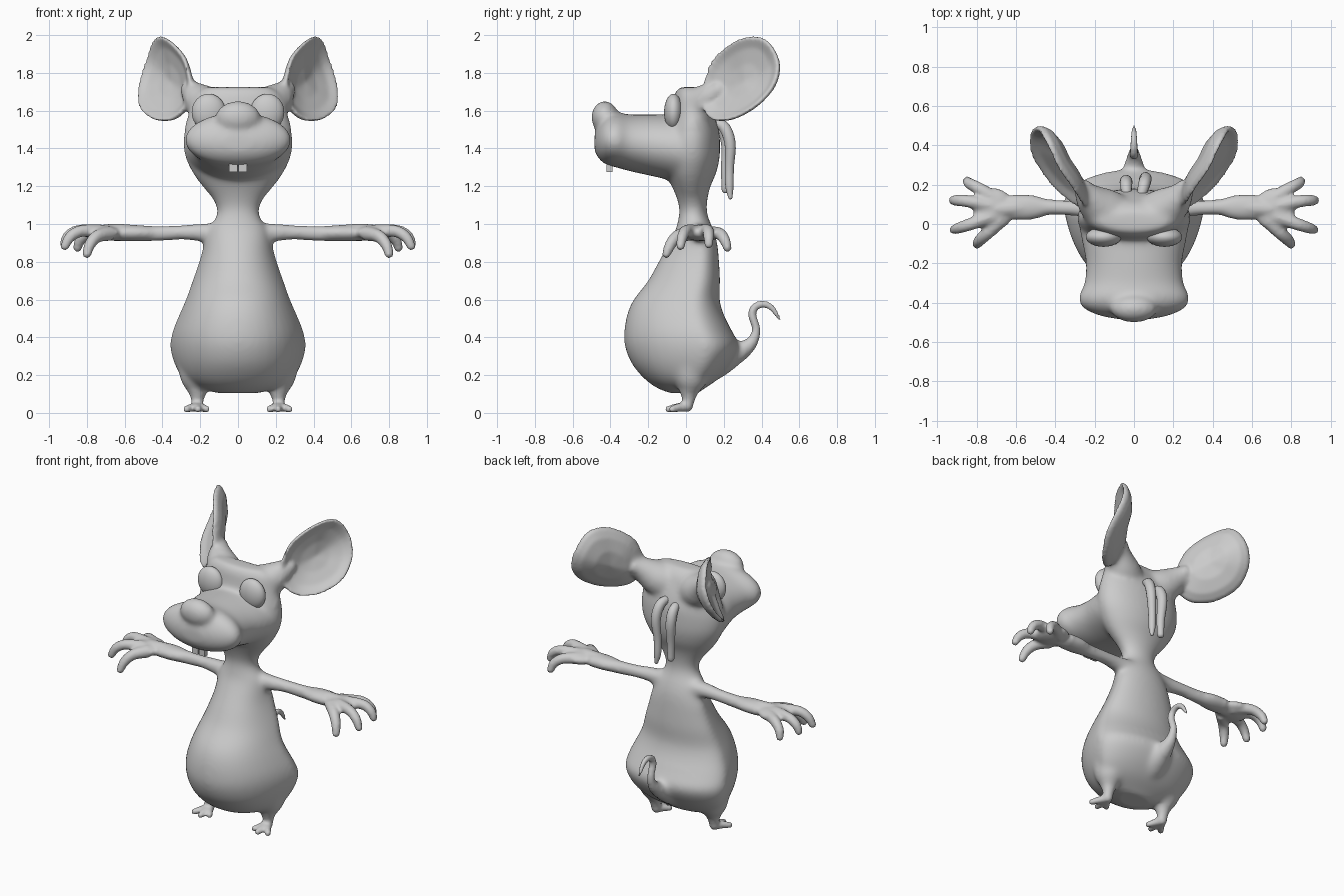
import bpy, bmesh, math
from mathutils import Vector, Matrix

if "Cube" in bpy.data.objects:
    bpy.data.objects.remove(bpy.data.objects["Cube"])

grey = bpy.data.materials.new("plain grey")
grey.diffuse_color = (0.6, 0.6, 0.6, 1)
grey.use_nodes = True
grey.node_tree.nodes["Principled BSDF"].inputs["Base Color"].default_value = grey.diffuse_color
TAU = math.tau


def spline(rows, steps=4):
    """Catmull-Rom resampling of rows of numbers."""
    p = [rows[0]] + list(rows) + [rows[-1]]
    out = []
    for i in range(1, len(p) - 2):
        for k in range(steps):
            t = k / steps
            out.append([0.5 * (2 * b + (c - a) * t + (2 * a - 5 * b + 4 * c - d) * t * t
                               + (3 * b - a - 3 * c + d) * t ** 3)
                        for a, b, c, d in zip(*p[i - 1:i + 3])])
    return out + [list(rows[-1])]


def loft(bm, rings):
    """Skin a list of equal point rings and cap both ends."""
    vr = [[bm.verts.new(p) for p in r] for r in rings]
    n = len(vr[0])
    for a, b in zip(vr, vr[1:]):
        for i in range(n):
            j = (i + 1) % n
            bm.faces.new((a[i], a[j], b[j], b[i]))
    bm.faces.new(vr[0][::-1])
    bm.faces.new(vr[-1])


def tube(bm, rows, s=1, n=14):
    """Round tube through (x, y, z, radius) points, with a rounded tip."""
    pts = [(Vector((r[0] * s, r[1], r[2])), max(r[3], 0.004)) for r in spline(rows)]
    tip = (pts[-1][0] - pts[-2][0]).normalized()
    c, r = pts[-1]
    pts += [(c + tip * r * 0.45, r * 0.85), (c + tip * r * 0.8, r * 0.5)]
    rings, side, old = [], None, None
    for i, (c, r) in enumerate(pts):
        t = (pts[min(i + 1, len(pts) - 1)][0] - pts[max(i - 1, 0)][0]).normalized()
        side = t.orthogonal().normalized() if side is None else old.rotation_difference(t) @ side
        old = t
        up = t.cross(side)
        rings.append([c + (side * math.cos(TAU * k / n) + up * math.sin(TAU * k / n)) * r
                      for k in range(n)])
    loft(bm, rings)


def ball(bm, centre, radii):
    m = Matrix.Translation(centre) @ Matrix.Diagonal((*radii, 1))
    bmesh.ops.create_uvsphere(bm, u_segments=32, v_segments=20, radius=1, matrix=m)


def finish(bm, name):
    bmesh.ops.recalc_face_normals(bm, faces=bm.faces[:])
    me = bpy.data.meshes.new(name)
    bm.to_mesh(me)
    bm.free()
    me.materials.append(grey)
    for p in me.polygons:
        p.use_smooth = True
    ob = bpy.data.objects.new(name, me)
    bpy.context.collection.objects.link(ob)
    return ob


def trunk_ring(z, w, f, b):
    """Egg-shaped section: widest towards the back below the shoulders."""
    low = min(max((1.0 - z) / 0.15, 0), 1)
    yc = f + (b - f) * (0.5 + 0.2 * low)
    ring = []
    for a in A:
        c, s = math.cos(a), math.sin(a)
        if s > 0:
            ring.append((w * c, yc + (b - yc) * s, z))
        else:
            ring.append((w * c * (1 + 0.16 * low * s * (1 + s)), yc + (yc - f) * s, z))
    return ring


A = [TAU * k / 40 for k in range(40)]
skin = bmesh.new()

# torso, neck and skull: z, half width, front y, back y
trunk = [(.105, .10, -.08, .06), (.13, .21, -.15, .10), (.18, .29, -.22, .17),
         (.26, .338, -.287, .24), (.35, .36, -.323, .28), (.43, .348, -.327, .245),
         (.52, .312, -.312, .20), (.60, .277, -.277, .178), (.70, .242, -.20, .18),
         (.80, .207, -.145, .175), (.90, .18, -.09, .165), (.97, .16, -.055, .145),
         (1.03, .12, -.04, .12), (1.08, .112, -.035, .11), (1.14, .14, -.05, .115),
         (1.20, .19, -.075, .13), (1.27, .24, -.11, .16), (1.35, .278, -.12, .178),
         (1.43, .29, -.12, .18), (1.50, .282, -.11, .175), (1.57, .267, -.085, .155),
         (1.64, .245, -.07, .125), (1.69, .22, -.06, .10), (1.725, .17, -.035, .06)]
loft(skin, [trunk_ring(*row) for row in spline(trunk, 3)])

# muzzle: y, half width, bottom z, top z
muzzle = [(.04, .27, 1.20, 1.58), (-.03, .275, 1.215, 1.58), (-.10, .262, 1.235, 1.58),
          (-.20, .245, 1.258, 1.58), (-.30, .252, 1.28, 1.58), (-.37, .282, 1.30, 1.59),
          (-.425, .262, 1.315, 1.57), (-.465, .18, 1.35, 1.52), (-.485, .08, 1.39, 1.47)]
loft(skin, [[(w * math.cos(a), y, (lo + hi) / 2 + (hi - lo) / 2 * math.sin(a)) for a in A]
            for y, w, lo, hi in spline(muzzle, 4)])
ball(skin, (0, -.43, 1.565), (.12, .072, .087))  # nose

# tail
tube(skin, [(0, .08, .28, .14), (0, .18, .295, .105), (0, .28, .325, .058), (0, .345, .37, .034),
            (0, .372, .44, .023), (0, .35, .52, .023), (0, .37, .565, .021),
            (0, .42, .575, .019), (0, .46, .55, .016), (0, .495, .495, .01)])

# ear rim points, and bowl profile: fraction of rim, depth behind the rim
rim = [(.26, .075, 1.66), (.262, .095, 1.79), (.30, .16, 1.90), (.385, .285, 1.985),
       (.445, .41, 1.985), (.49, .485, 1.87), (.53, .465, 1.74), (.53, .365, 1.625),
       (.45, .23, 1.553), (.34, .12, 1.56)]
closed = spline(rim[-2:] + rim + rim[:2], 4)[8:8 + 40]
bowl = [(.02, -.055), (.4, -.048), (.75, -.028), (.92, -.004), (.98, .002), (1, -.01),
        (.97, -.032), (.8, -.064), (.45, -.09), (.02, -.095)]
arm = [(.10, .07, .95, .06), (.20, .07, .955, .048), (.30, .08, .955, .041),
       (.42, .085, .95, .042), (.52, .085, .95, .046), (.62, .08, .955, .046), (.70, .075, .955, .045)]
digits = [[(.68, .02, .95, .04), (.745, -.045, .935, .034), (.785, -.083, .89, .030), (.80, -.105, .838, .023)],
          [(.72, .04, .96, .038), (.83, .0, .963, .032), (.89, -.02, .93, .029), (.918, -.03, .88, .023)],
          [(.72, .09, .96, .038), (.84, .115, .965, .032), (.90, .12, .935, .029), (.922, .12, .89, .023)],
          [(.68, .11, .95, .04), (.78, .175, .95, .033), (.835, .205, .915, .029), (.85, .22, .87, .023)]]
leg = [(.21, .03, .25, .115), (.215, .022, .165, .088), (.214, .016, .115, .053),
       (.215, .013, .07, .034), (.215, .005, .033, .032)]
toes = [(.165, -.065), (.212, -.095), (.274, -.075)]
for s in (1, -1):
    # ear
    C, N = Vector((.40, .275, 1.765)), Vector((.78, -.58, .21))
    rings = []
    for r, d in bowl:
        ring = [C + (Vector(p) - C) * r + N * d for p in closed]
        rings.append([(p.x * s, p.y, p.z) for p in ring])
    loft(skin, rings)
    tube(skin, [(.12, .055, 1.60, .115), (.175, .09, 1.635, .105), (.22, .13, 1.675, .08),
                (.255, .175, 1.71, .052)], s)
    # arm, forearm, palm and fingers
    tube(skin, arm, s)
    ball(skin, (.56 * s, .085, .953), (.15, .068, .044))
    ball(skin, (.715 * s, .075, .953), (.105, .108, .042))
    for d in digits:
        tube(skin, d, s)
    # leg and foot
    tube(skin, leg, s)
    for x, y in toes:
        tube(skin, [(.215, .01, .033, .028), ((x + .215) / 2, y / 2, .028, .023),
                    (x, y, .019, .019)], s)

body = finish(skin, "body_skin")
bpy.context.view_layer.objects.active = body
body.select_set(True)
blend = body.modifiers.new("blend", 'REMESH')
blend.mode = 'VOXEL'
blend.voxel_size = 0.0105
blend.use_smooth_shade = True
bpy.ops.object.modifier_apply(modifier="blend")

# soften the trunk and head strongly, but keep hands, feet, ears and tail crisp
core = body.vertex_groups.new(name="core")
core.add([v.index for v in body.data.vertices
          if v.co.z > .12 and abs(v.co.x) < .6
          and (v.co.y < .3 if v.co.z < .42 else v.co.y < .21)
          and not (v.co.z > 1.5 and abs(v.co.x) > .27)], 1, 'REPLACE')
for name, group, count in (("soften_core", "core", 30), ("soften_all", "", 4)):
    m = body.modifiers.new(name, 'SMOOTH')
    m.factor, m.iterations, m.vertex_group = 0.5, count, group

# eyes
for s, side in ((1, "left"), (-1, "right")):
    bm = bmesh.new()
    ball(bm, (.155 * s, -.066, 1.592), (.09, .05, .097))
    finish(bm, side + "_eye")

# front teeth
for s, side in ((1, "left"), (-1, "right")):
    bm = bmesh.new()
    m = Matrix.Translation((.0255 * s, -.405, 1.315)) @ Matrix.Diagonal((.044, .03, .08, 1))
    bmesh.ops.create_cube(bm, size=1, matrix=m)
    tooth = finish(bm, side + "_tooth")
    for p in tooth.data.polygons:
        p.use_smooth = False

# hair strands hanging from the back of the head
strands = [[(-.035, .13, 1.52, .02), (-.04, .19, 1.50, .03), (-.04, .218, 1.42, .032),
            (-.035, .21, 1.28, .025), (-.035, .21, 1.18, .021)],
           [(.03, .12, 1.535, .02), (.05, .195, 1.52, .03), (.06, .233, 1.43, .03),
            (.05, .23, 1.30, .024), (.05, .23, 1.20, .022), (.055, .235, 1.14, .011)]]
for i, rows in enumerate(strands):
    bm = bmesh.new()
    tube(bm, rows)
    finish(bm, "hair_strand_%d" % (i + 1))
